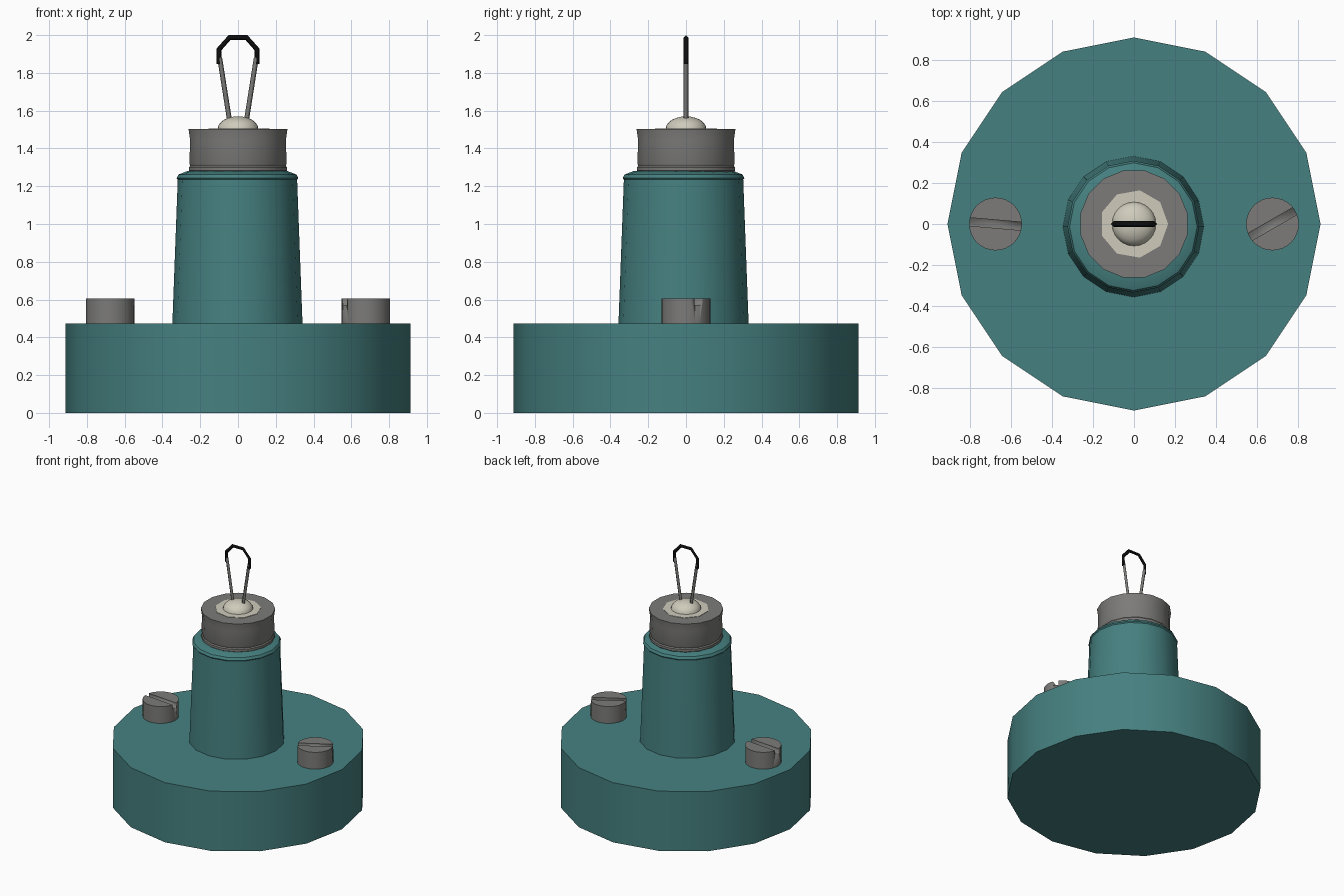
import bpy, bmesh, math
from mathutils import Matrix

cube = bpy.data.objects.get("Cube")
if cube:
    bpy.data.objects.remove(cube, do_unlink=True)


def material(name, rgb):
    m = bpy.data.materials.new(name)
    m.use_nodes = True
    m.diffuse_color = (*rgb, 1)
    m.node_tree.nodes["Principled BSDF"].inputs["Base Color"].default_value = (*rgb, 1)
    return m


TEAL = material("teal enamel", (0.061, 0.216, 0.216))
GREY = material("grey metal", (0.20, 0.198, 0.19))
CREAM = material("cream ceramic", (0.62, 0.60, 0.50))
BLACK = material("black wire", (0.004, 0.004, 0.004))


def activate(ob):
    bpy.ops.object.select_all(action='DESELECT')
    ob.select_set(True)
    bpy.context.view_layer.objects.active = ob


def finish(name, bm, mat, loc=(0, 0, 0), smooth=35):
    me = bpy.data.meshes.new(name)
    bmesh.ops.recalc_face_normals(bm, faces=bm.faces)
    bm.to_mesh(me)
    bm.free()
    me.materials.append(mat)
    ob = bpy.data.objects.new(name, me)
    bpy.context.collection.objects.link(ob)
    ob.location = loc
    activate(ob)
    bpy.ops.object.shade_smooth_by_angle(angle=math.radians(smooth))
    return ob


def lathe(name, profile, sides, mat, loc=(0, 0, 0), turn=0.0):
    """Turn (radius, z) points into a capped solid."""
    bm = bmesh.new()
    rings = []
    for r, z in profile:
        rings.append([bm.verts.new((r * math.cos(turn + 2 * math.pi * i / sides),
                                    r * math.sin(turn + 2 * math.pi * i / sides), z))
                      for i in range(sides)])
    for a, b in zip(rings, rings[1:]):
        for i in range(sides):
            j = (i + 1) % sides
            bm.faces.new((a[i], a[j], b[j], b[i]))
    bm.faces.new(rings[0][::-1])
    bm.faces.new(rings[-1])
    return finish(name, bm, mat, loc)


def wire(name, points, radius, mat):
    cu = bpy.data.curves.new(name, 'CURVE')
    cu.dimensions = '3D'
    cu.bevel_depth = radius
    cu.bevel_resolution = 0
    cu.use_fill_caps = True
    sp = cu.splines.new('POLY')
    sp.points.add(len(points) - 1)
    for p, (x, z) in zip(sp.points, points):
        p.co = (x, 0, z, 1)
    ob = bpy.data.objects.new(name, cu)
    bpy.context.collection.objects.link(ob)
    cu.materials.append(mat)
    activate(ob)
    bpy.ops.object.convert(target='MESH')


def screw(name, x, angle):
    """Screw head with a straight driver slot."""
    head = lathe(name, [(0.129, 0.46), (0.129, 0.605)], 32, GREY, (x, 0, 0))
    bm = bmesh.new()
    bmesh.ops.create_cube(bm, size=1, matrix=Matrix.Diagonal((0.4, 0.04, 0.08, 1)))
    cutter = finish("slot_cutter", bm, GREY, (x, 0, 0.61))
    cutter.rotation_euler.z = math.radians(angle)
    cutter.hide_render = True
    mod = head.modifiers.new("slot", 'BOOLEAN')
    mod.operation = 'DIFFERENCE'
    mod.solver = 'EXACT'
    mod.object = cutter
    activate(head)
    bpy.ops.object.modifier_apply(modifier=mod.name)
    bpy.data.objects.remove(cutter, do_unlink=True)


# Base and tapered column
lathe("base", [(0.912, 0), (0.912, 0.472)], 16, TEAL)
lathe("column", [(0.345, 0.46), (0.316, 1.235), (0.322, 1.243), (0.312, 1.262),
                 (0.265, 1.28)], 16, TEAL, (-0.003, -0.013, 0))

# Metal collar with a bead at its foot
lathe("collar", [(0.255, 1.27), (0.265, 1.282), (0.265, 1.30), (0.258, 1.308),
                 (0.263, 1.32), (0.258, 1.44), (0.267, 1.503)], 16, GREY, turn=math.pi / 16)

# Ceramic disc and dome
lathe("ceramic_disc", [(0.167, 1.49), (0.167, 1.506)], 9, CREAM)
dome = [(0.108 * math.cos(a), 1.503 + 0.067 * math.sin(a))
        for a in (math.radians(d) for d in (0, 15, 30, 45, 60, 75, 87))]
lathe("ceramic_dome", dome, 24, CREAM)

# Mounting screws
screw("right_screw", -0.677, -5)
screw("left_screw", 0.677, 30)

# Wire legs and the black loop on top
for side, s in (("left", 1), ("right", -1)):
    wire(side + "_wire_leg", [(s * 0.042, 1.53), (s * 0.097, 1.88)], 0.013, GREY)
half = [(0.1, 1.848), (0.1, 1.925), (0.045, 1.987)]
wire("wire_loop", [(-x, z) for x, z in half] + half[::-1], 0.0135, BLACK)
